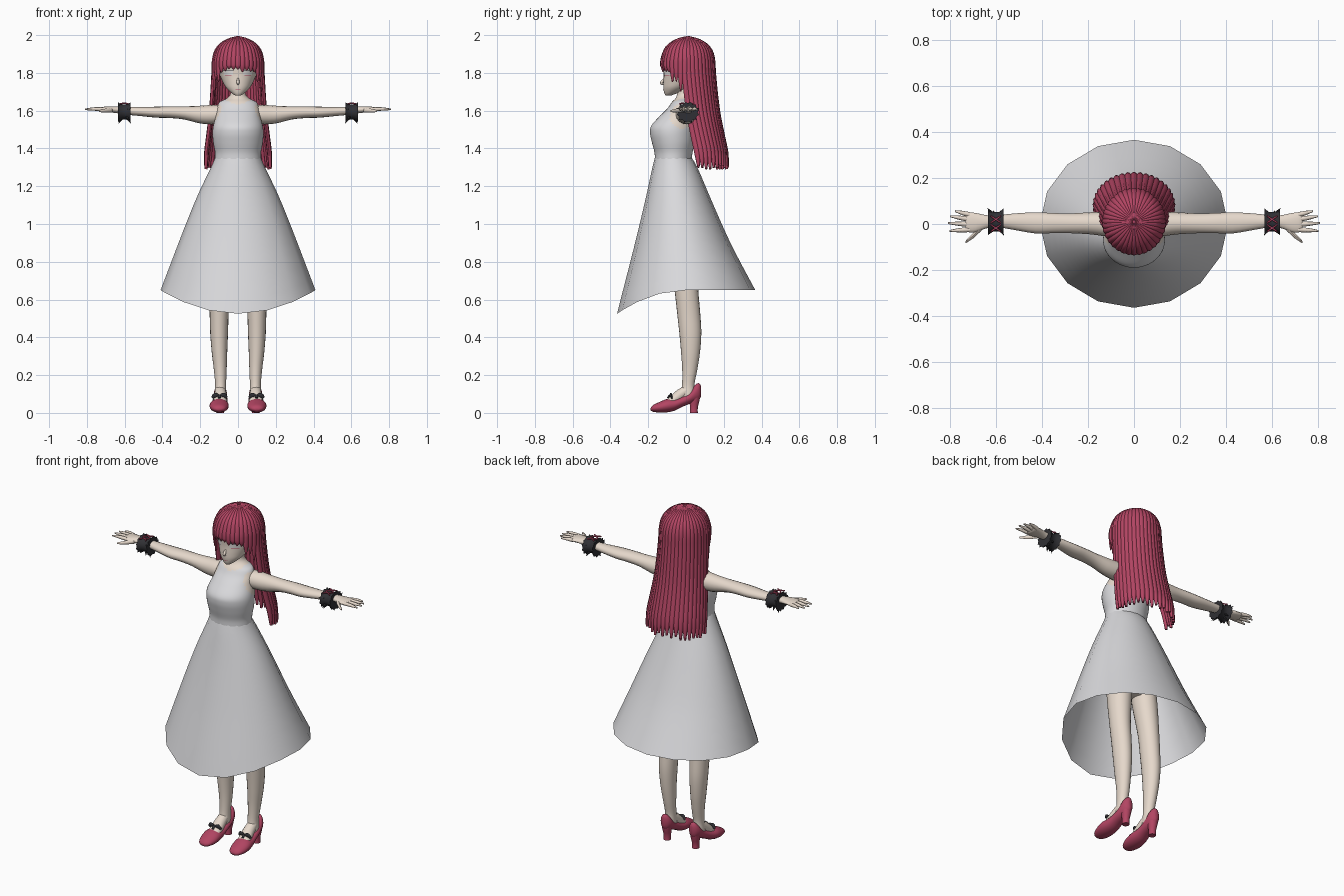
import bpy, bmesh, math, random
from mathutils import Vector as V

if "Cube" in bpy.data.objects:
    bpy.data.objects.remove(bpy.data.objects["Cube"])
random.seed(4)
made = []


def material(name, rgb):
    m = bpy.data.materials.new(name)
    m.use_nodes = True
    m.diffuse_color = (*rgb, 1)
    m.node_tree.nodes["Principled BSDF"].inputs["Base Color"].default_value = (*rgb, 1)
    return m


SKIN = material("skin", (.79, .69, .60))
CLOTH = material("dress white", (.70, .70, .72))
CRIMSON = material("crimson", (.45, .06, .125))
BLACK = material("black lace", (.03, .03, .035))
WHITE = material("eye white", (.85, .82, .80))


def loft(name, rings, mats, caps=True, closed=True, rule=None):
    """Skin a list of point rings; rule(center) picks the material slot."""
    bm = bmesh.new()
    vs = [[bm.verts.new(p) for p in r] for r in rings]
    n = len(vs[0])
    for a, b in zip(vs, vs[1:]):
        for i in range(n if closed else n - 1):
            j = (i + 1) % n
            bm.faces.new((a[i], a[j], b[j], b[i]))
    if caps:
        bm.faces.new(vs[0][::-1])
        bm.faces.new(vs[-1])
    bmesh.ops.recalc_face_normals(bm, faces=bm.faces)
    if rule:
        for f in bm.faces:
            f.material_index = rule(f.calc_center_median())
    me = bpy.data.meshes.new(name)
    bm.to_mesh(me)
    bm.free()
    for m in mats:
        me.materials.append(m)
    ob = bpy.data.objects.new(name, me)
    bpy.context.collection.objects.link(ob)
    made.append(ob)
    return ob


def ring(c, u, v, n):
    return [c + u * math.cos(math.tau * i / n) + v * math.sin(math.tau * i / n) for i in range(n)]


def spline(rows, k):
    """Catmull-Rom refinement of a table of rows."""
    out = []
    last = len(rows) - 1
    for i in range(last):
        p0, p1, p2, p3 = rows[max(i - 1, 0)], rows[i], rows[i + 1], rows[min(i + 2, last)]
        for s in range(k):
            t = s / k
            out.append([.5 * (2 * b + (c - a) * t + (2 * a - 5 * b + 4 * c - d) * t * t
                              + (3 * b - a - 3 * c + d) * t ** 3)
                        for a, b, c, d in zip(p0, p1, p2, p3)])
    return out + [list(rows[-1])]


def stack(name, rows, mats, n=24, k=3, **kw):
    """Upright form from rows of height, half width, front y, back y."""
    return loft(name, [ring(V((0, (f + b) / 2, z)), V((w, 0, 0)), V((0, (b - f) / 2, 0)), n)
                       for z, w, f, b in spline(rows, k)], mats, **kw)


def tube(name, rows, side, m, n=8, k=3):
    """Tapered strand along rows of x, y, z, half width, half thickness."""
    rows = spline(rows, k)
    pts = [V(r[:3]) for r in rows]
    rings = []
    for i, r in enumerate(rows):
        t = pts[min(i + 1, len(pts) - 1)] - pts[max(i - 1, 0)]
        rings.append(ring(pts[i], side * r[3], t.cross(side).normalized() * r[4], n))
    return loft(name, rings, [m])


# Bodice with skin at the neck and armholes
def bodice_rule(c):
    arm = abs(c.x) > .085 and ((c.y + .02) / .065) ** 2 + ((c.z - 1.57) / .065) ** 2 < 1
    neck = c.z > 1.66 or (abs(c.x) < .06 and c.z > 1.632 + abs(c.x) * .3 and c.y < 0)
    return 1 if arm or neck else 0


stack("bodice", [(1.345, .122, -.165, .03), (1.38, .122, -.167, .035), (1.43, .131, -.18, .045),
                 (1.48, .135, -.19, .05), (1.52, .131, -.184, .055), (1.57, .118, -.14, .057),
                 (1.61, .112, -.1, .055), (1.645, .098, -.075, .05), (1.665, .06, -.056, .042),
                 (1.69, .04, -.047, .035), (1.74, .038, -.045, .035)],
      [CLOTH, SKIN], n=48, k=5, rule=bodice_rule)

# Flared skirt, hem dipping at the front
skirt = []
for z, w, f, b in spline([(1.35, .122, -.165, .03), (1.3, .143, -.178, .06), (1.16, .21, -.21, .12),
                          (1.01, .272, -.25, .185), (.86, .33, -.295, .255), (.65, .41, -.365, .367)], 3):
    r = ring(V((0, (f + b) / 2, z)), V((w, 0, 0)), V((0, (b - f) / 2, 0)), 16)
    for i, p in enumerate(r):
        dip = max(0, -math.sin(math.tau * i / 16)) ** 2
        p.z -= .125 * dip * ((1.35 - z) / .7) ** 2
    skirt.append(r)
loft("skirt", skirt, [CLOTH], caps=False)
stack("hips", [(.86, .05, -.07, .03), (.92, .13, -.13, .08), (1.05, .15, -.15, .07),
               (1.2, .125, -.13, .05), (1.34, .1, -.12, .02)], [SKIN])

# Head and facial details
HEAD = [(1.68, .014, -.108, -.08), (1.693, .034, -.115, -.045), (1.72, .062, -.12, .01),
        (1.75, .08, -.12, .06), (1.79, .097, -.118, .1), (1.84, .108, -.12, .12),
        (1.9, .105, -.112, .12), (1.95, .075, -.08, .09), (1.975, .02, -.02, .03)]
stack("head", HEAD, [SKIN], n=32, k=4)
FACE = spline(HEAD, 12)


def face_point(x, z):
    _, w, f, b = min(FACE, key=lambda r: abs(r[0] - z))
    half = (b - f) / 2
    return V((x, (f + b) / 2 - half * math.sqrt(max(0, 1 - (x / w) ** 2)) - .003, z))


def plate(name, x0, x1, z0, z1, m):
    xs = [x0 + (x1 - x0) * i / 6 for i in range(7)]
    loft(name, [[face_point(x, z) for x in xs] for z in (z0, (z0 + z1) / 2, z1)], [m],
         caps=False, closed=False)


plate("mouth", -.014, .014, 1.7085, 1.711, CRIMSON)
tube("nose", [(0, -.112, 1.775, .003, .003), (0, -.125, 1.755, .008, .008),
              (0, -.13, 1.745, .007, .007), (0, -.114, 1.737, .003, .003)], V((1, 0, 0)), SKIN)

# Scalp under the strands
stack("scalp", [(1.835, .121, -.122, .135), (1.88, .12, -.12, .135), (1.93, .1, -.1, .115),
                (1.965, .066, -.062, .08), (1.985, .015, -.01, .02)], [CRIMSON], k=2)


# Hair strands radiating from the crown
def strand(name, deg, width, lower):
    a = math.radians(deg)
    ca, sa = math.cos(a), math.sin(a)
    rows = [(.128 * r * ca, .01 + .135 * r * sa, z, max(.004, width * r), .011 * max(r, .5))
            for z, r in ((1.989, .06), (1.973, .47), (1.935, .82), (1.88, .98))]
    tube(name, rows + lower(ca, sa), V((-sa, ca, 0)), CRIMSON)


for i in range(17):
    off = -84 + 168 * i / 16
    end = 1.812 if abs(off) < 45 else 1.76 if abs(off) < 66 else 1.69
    end += random.uniform(-.012, .012)
    strand("fringe_strand", off - 90, .016, lambda ca, sa: [
        (.13 * ca, .01 + .137 * sa, 1.845, .0155, .01),
        (.131 * ca, .01 + .136 * sa, (1.845 + end) / 2, .013, .008),
        (.13 * ca, .01 + .134 * sa, end, .003, .003)])

for i in range(23):
    deg = -8 + 196 * i / 22
    end = 1.29 + random.choice((0, .008, .02))

    def fall(ca, sa):
        rows = []
        for z, t, w in ((1.8, .03, .016), (1.69, .17, .016), (1.58, .36, .016),
                        (1.47, .65, .017), (1.38, .9, .016), (end, 1, .006)):
            rows.append(((.128 + .044 * t) * ca, .01 + .075 * t + .135 * sa, z, w, .35 * w + .006))
        return rows
    strand("long_strand", deg, .016, fall)


# Paired parts
for s, label in ((1, "left_"), (-1, "right_")):
    X, Y, Z = V((s, 0, 0)), V((0, 1, 0)), V((0, 0, 1))

    plate(label + "eye", s * .026, s * .074, 1.788, 1.812, WHITE)
    plate(label + "upper_lash", s * .024, s * .078, 1.811, 1.816, BLACK)
    plate(label + "lower_lash", s * .034, s * .07, 1.786, 1.788, CRIMSON)

    # Arm, palm, fingers
    tube(label + "arm", [(s * x, y, z, ry, rz) for x, y, z, ry, rz in (
        (.07, -.005, 1.585, .05, .045), (.12, 0, 1.58, .054, .051), (.19, .003, 1.579, .048, .048),
        (.28, .003, 1.588, .043, .035), (.36, .004, 1.592, .044, .031), (.43, .005, 1.592, .046, .029),
        (.52, .01, 1.596, .036, .024), (.59, .012, 1.6, .027, .021), (.64, .01, 1.605, .028, .018),
        (.69, .006, 1.607, .042, .015), (.725, .008, 1.607, .043, .012), (.735, .008, 1.607, .034, .006))],
        Y, SKIN, n=16)
    for y0, tipx, tipy in ((.04, .78, .056), (.02, .802, .034), (-.002, .81, .004), (-.024, .803, -.03)):
        tube(label + "finger", [(s * .715, y0, 1.607, .0115, .011),
                                (s * (.715 + tipx) / 2, (y0 + tipy) / 2, 1.609, .0095, .009),
                                (s * tipx, tipy, 1.607, .004, .004)], Y, SKIN)
    tube(label + "thumb", [(s * .665, -.015, 1.602, .014, .012), (s * .7, -.05, 1.6, .012, .011),
                           (s * .735, -.08, 1.598, .005, .005)], Y, SKIN)

    # Frilled wrist cuff with crossed laces and points
    mid = V((s * .602, .01, 1.592))
    cuff = []
    for dx, r, frill in ((-.034, .052, .16), (-.015, .043, 0), (.012, .043, 0), (.034, .052, .16)):
        pts = ring(mid + X * dx, Y * r, Z * r * .92, 24)
        if frill:
            pts = [p + (p - mid - X * dx) * frill * (i % 2) for i, p in enumerate(pts)]
        cuff.append(pts)
    loft(label + "cuff", cuff, [BLACK])
    for d in (-1, 1):
        for y in (-.018, .02):
            tube(label + "cuff_lace", [(s * (.602 - d * .022), y - .015, 1.636, .004, .004),
                                       (s * .602, y, 1.639, .005, .004),
                                       (s * (.602 + d * .022), y + .015, 1.636, .004, .004)], Y, CRIMSON)
    for dx, ang in ((-.03, -110), (.025, -70), (.01, -40), (-.02, -140), (.03, 20), (-.03, 160)):
        d = Y * math.cos(math.radians(ang)) + Z * math.sin(math.radians(ang))
        a, b = mid + X * dx * .5 + d * .035, mid + X * dx * 1.2 + d * .064
        tube(label + "cuff_point", [(*a, .01, .008), (*b, .001, .001)], X, BLACK, n=6, k=1)

    # Leg and instep
    loft(label + "leg", [ring(V((s * x, y, z)), X * rx, Y * ry, 20) for z, x, y, rx, ry in spline([
        (1, .075, -.03, .07, .08), (.82, .09, -.015, .066, .072), (.65, .1, .002, .055, .063),
        (.52, .1, .015, .05, .061), (.42, .1, .023, .047, .058), (.32, .098, .024, .041, .05),
        (.23, .094, .02, .034, .04), (.15, .092, .012, .029, .033), (.1, .093, .01, .031, .04),
        (.07, .094, .008, .03, .042)], 4)], [SKIN])
    tube(label + "instep", [(s * .093, .02, .13, .027, .025), (s * .094, -.03, .097, .032, .03),
                            (s * .096, -.075, .062, .037, .025), (s * .098, -.12, .036, .036, .015)],
         X, SKIN, n=14)

    # Heeled shoe
    loft(label + "shoe", [ring(V((s * x, y, (lo + hi) / 2)), X * w, Z * (hi - lo) / 2, 20)
                          for y, x, lo, hi, w in spline([
        (-.187, .1, .014, .026, .012), (-.175, .1, .006, .041, .033), (-.14, .1, .002, .058, .047),
        (-.1, .1, .003, .074, .051), (-.06, .098, .012, .076, .046), (-.02, .096, .032, .088, .04),
        (.02, .094, .048, .112, .037), (.05, .093, .058, .15, .034), (.07, .093, .068, .157, .024),
        (.08, .093, .09, .14, .01)], 3)], [CRIMSON])
    loft(label + "heel", [ring(V((s * .093, y, z)), X * w, Y * d, 14) for z, y, w, d in spline([
        (0, .042, .02, .021), (.03, .042, .02, .021), (.06, .044, .025, .027), (.1, .046, .032, .032)], 2)],
        [CRIMSON])

    # Bow over the instep
    for d in (-1, 1):
        tube(label + "shoe_bow", [(s * .098, -.078, .086, .004, .005), (s * .098 + d * .022, -.08, .094, .007, .013),
                                  (s * .098 + d * .038, -.074, .078, .004, .007)], Y, BLACK)
    tube(label + "bow_knot", [(s * .098, -.083, .095, .007, .006), (s * .098, -.097, .078, .007, .006)], X, BLACK)

# Smooth shading with crisp edges kept
bpy.ops.object.select_all(action="DESELECT")
for ob in made:
    ob.select_set(True)
bpy.context.view_layer.objects.active = made[0]
bpy.ops.object.shade_smooth_by_angle(angle=math.radians(50))
